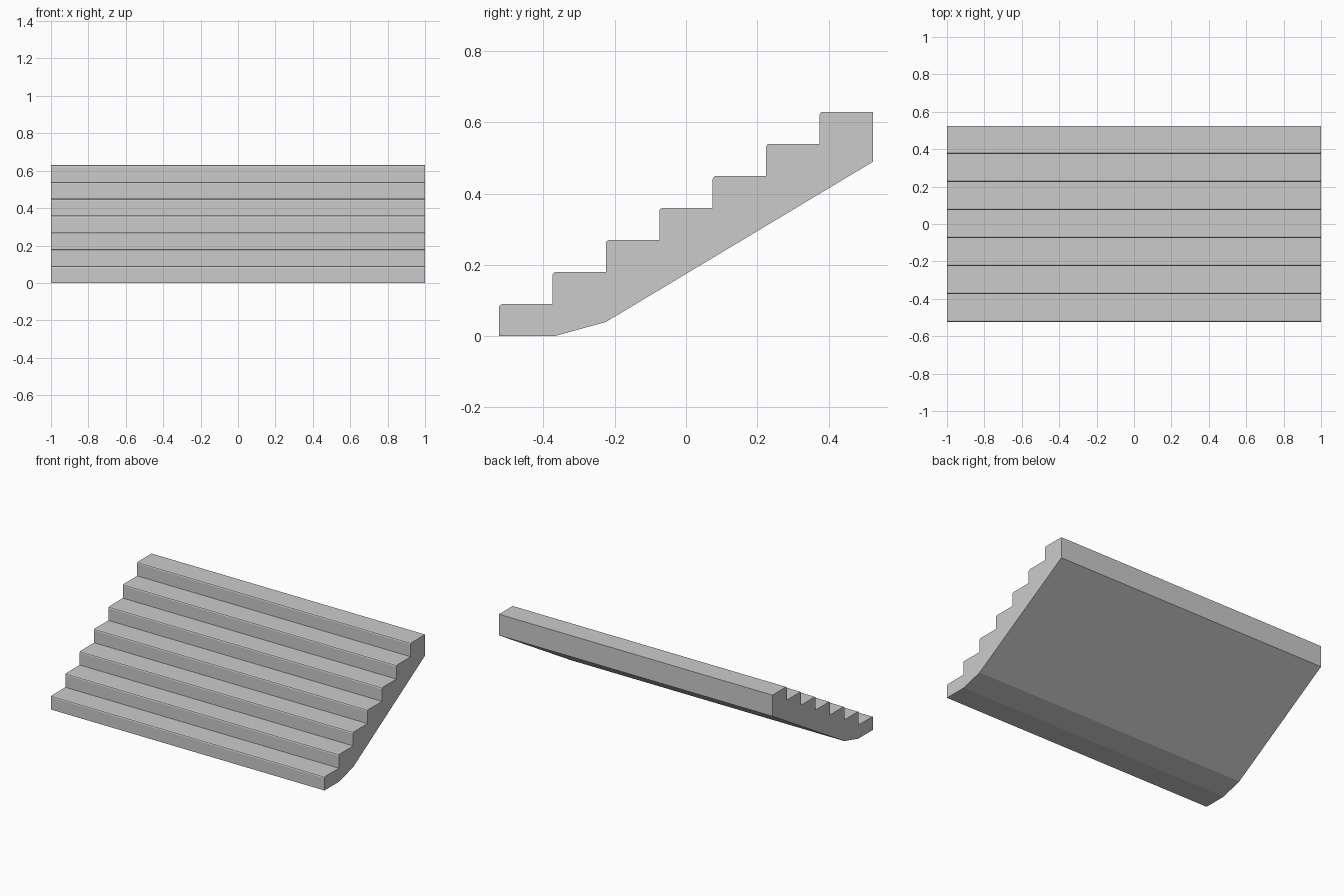
import bpy
import bmesh

cube = bpy.data.objects.get("Cube")
if cube:
    bpy.data.objects.remove(cube, do_unlink=True)

STEPS, TREAD, RISE = 7, 0.15, 0.09
WIDTH, NOSE = 2.0, 0.009
HALF_DEPTH = STEPS * TREAD / 2

# Concrete material
concrete = bpy.data.materials.new("light grey concrete")
concrete.use_nodes = True
color = (0.6, 0.6, 0.6, 1)
concrete.diffuse_color = color
concrete.node_tree.nodes["Principled BSDF"].inputs["Base Color"].default_value = color

# Side profile (y, z): stepped top with chamfered nosings
profile = [(-HALF_DEPTH, 0)]
for i in range(STEPS):
    y, z = -HALF_DEPTH + i * TREAD, (i + 1) * RISE
    profile += [(y, z - NOSE), (y + NOSE * 0.3, z - NOSE * 0.3),
                (y + NOSE, z), (y + TREAD, z)]

# Sloping underside back down to the foot
profile += [(HALF_DEPTH, 0.49), (-0.225, 0.04), (-0.37, 0)]

# Extrude the profile across the width
bm = bmesh.new()
side = bm.faces.new([bm.verts.new((-WIDTH / 2, y, z)) for y, z in profile])
extruded = bmesh.ops.extrude_face_region(bm, geom=[side])["geom"]
bmesh.ops.translate(bm, vec=(WIDTH, 0, 0),
                    verts=[v for v in extruded if isinstance(v, bmesh.types.BMVert)])
bmesh.ops.recalc_face_normals(bm, faces=bm.faces)

mesh = bpy.data.meshes.new("staircase")
bm.to_mesh(mesh)
bm.free()
mesh.materials.append(concrete)
staircase = bpy.data.objects.new("staircase", mesh)
bpy.context.collection.objects.link(staircase)
